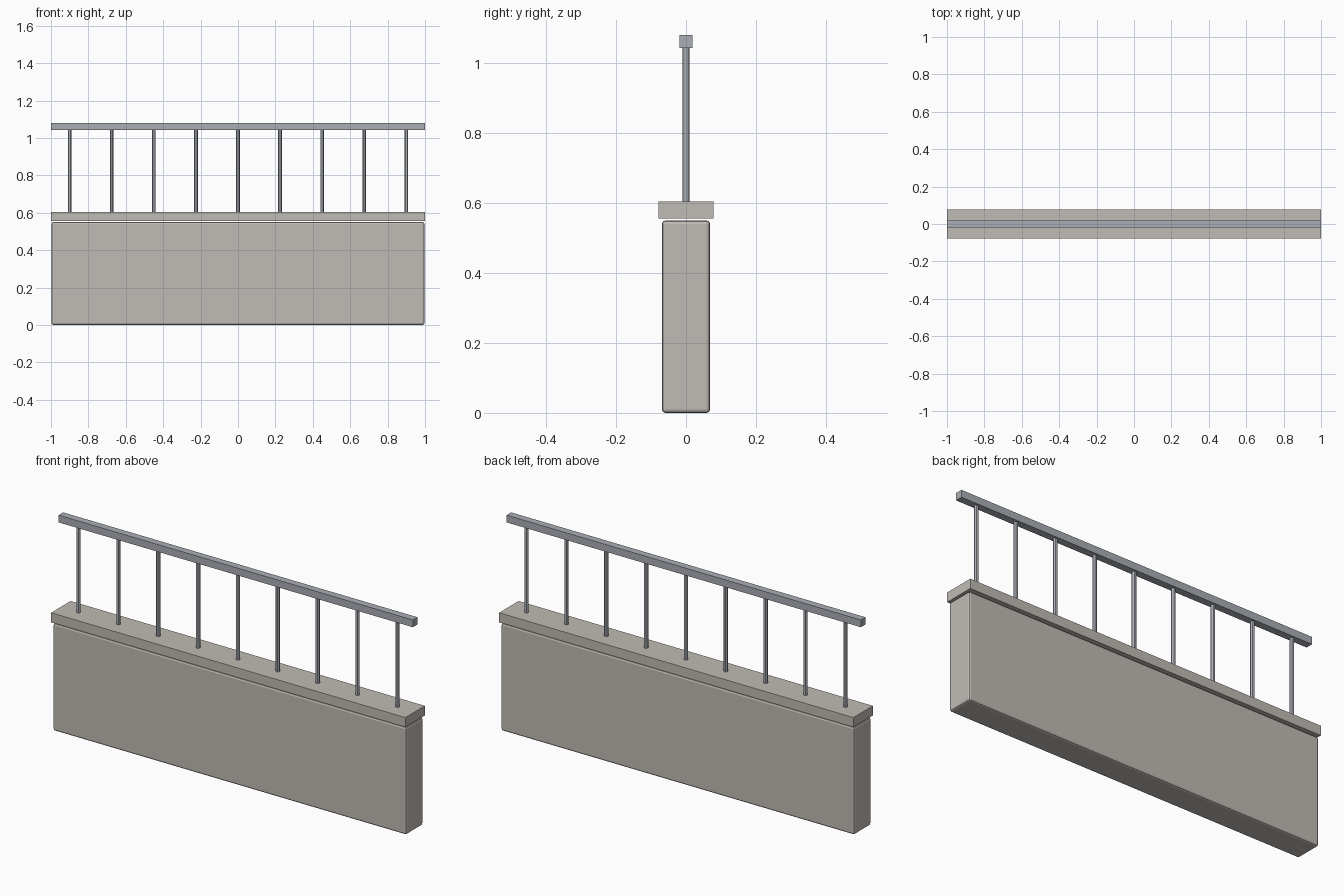
import bpy

if "Cube" in bpy.data.objects:
    bpy.data.objects.remove(bpy.data.objects["Cube"])


def box(name, width, depth, z0, z1, bevel=0.0):
    bpy.ops.mesh.primitive_cube_add(size=1, location=(0, 0, (z0 + z1) / 2))
    ob = bpy.context.object
    ob.name = name
    ob.scale = (width, depth, z1 - z0)
    bpy.ops.object.transform_apply(location=False, rotation=False, scale=True)
    if bevel:
        mod = ob.modifiers.new("edge_rounding", 'BEVEL')
        mod.width = bevel
        mod.segments = 2
    return ob


def colour(name, rgb):
    mat = bpy.data.materials.new(name)
    mat.diffuse_color = (*rgb, 1)
    mat.use_nodes = True
    mat.node_tree.nodes["Principled BSDF"].inputs["Base Color"].default_value = mat.diffuse_color
    return mat


stone = colour("stone", (0.53, 0.50, 0.46))
steel = colour("steel", (0.40, 0.42, 0.46))

# Low wall with softened edges, and the coping slab floating just above it
wall = box("wall", 1.994, 0.138, 0.0, 0.55, bevel=0.01)
coping = box("coping", 2.0, 0.157, 0.556, 0.605)
for ob in (wall, coping):
    ob.data.materials.append(stone)

# Square handrail
rail = box("handrail", 2.0, 0.037, 1.043, 1.08)
rail.data.materials.append(steel)

# Nine round balusters between coping and handrail
z0, z1 = 0.604, 1.044
for i in range(9):
    bpy.ops.mesh.primitive_cylinder_add(
        vertices=12, radius=0.01, depth=z1 - z0,
        location=(-0.9 + 0.225 * i, 0, (z0 + z1) / 2))
    post = bpy.context.object
    post.name = f"baluster_{i + 1}"
    post.data.materials.append(steel)
    bpy.ops.object.shade_smooth_by_angle()
